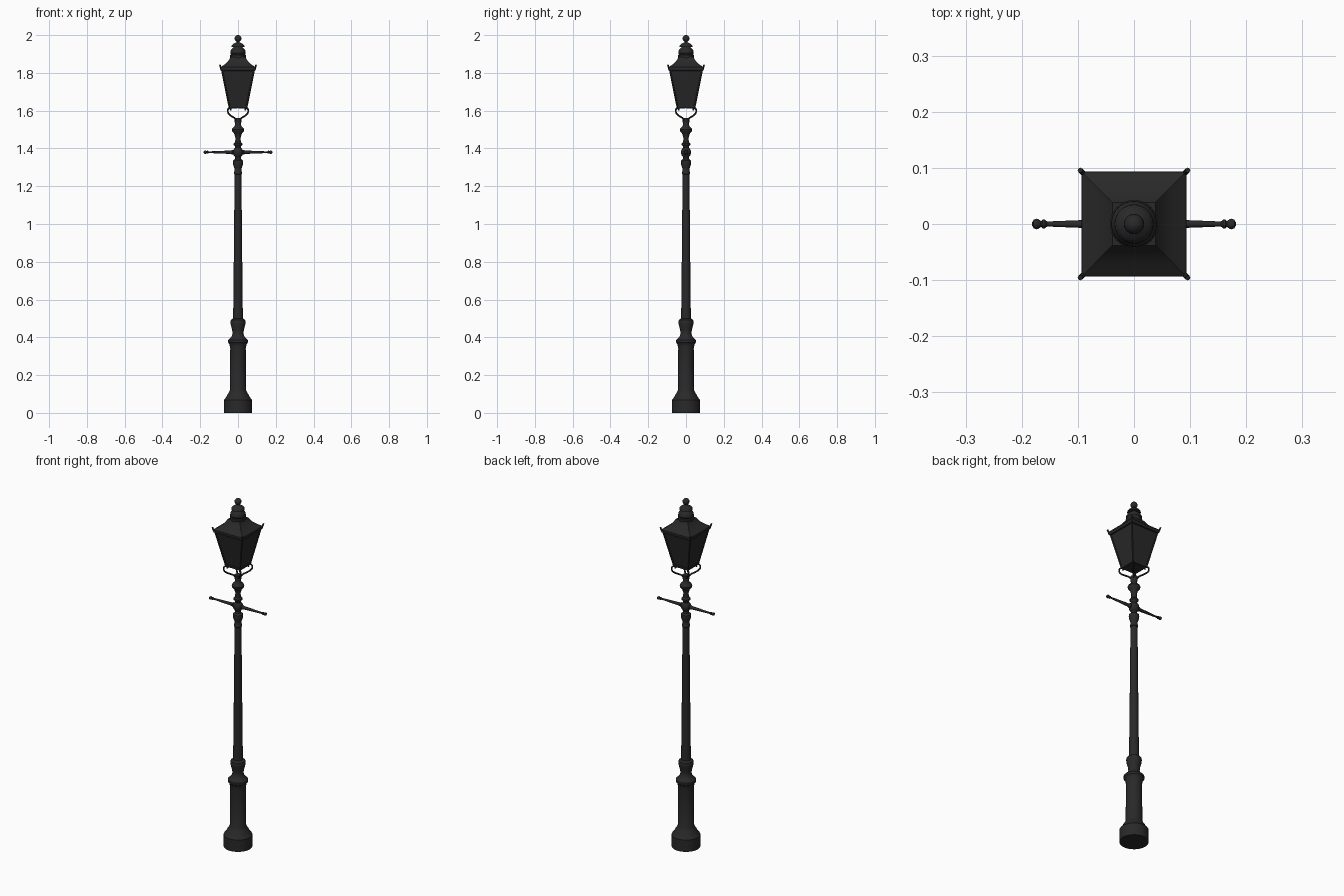
import bpy, bmesh, math
from mathutils import Vector, Matrix

old = bpy.data.objects.get("Cube")
if old:
    bpy.data.objects.remove(old, do_unlink=True)

iron = bpy.data.materials.new("black_iron")
iron.use_nodes = True
iron.diffuse_color = (0.022, 0.022, 0.022, 1)
iron.node_tree.nodes["Principled BSDF"].inputs["Base Color"].default_value = (0.022, 0.022, 0.022, 1)


def finish(name, bm, angle=35):
    bmesh.ops.recalc_face_normals(bm, faces=bm.faces)
    me = bpy.data.meshes.new(name)
    bm.to_mesh(me)
    bm.free()
    me.materials.append(iron)
    ob = bpy.data.objects.new(name, me)
    bpy.context.collection.objects.link(ob)
    bpy.ops.object.select_all(action='DESELECT')
    ob.select_set(True)
    bpy.context.view_layer.objects.active = ob
    bpy.ops.object.shade_smooth_by_angle(angle=math.radians(angle))
    return ob


def skin(bm, rings):
    # Bridge equal-sized rings and cap both ends
    rings = [[bm.verts.new(p) for p in ring] for ring in rings]
    n = len(rings[0])
    for a, b in zip(rings, rings[1:]):
        for i in range(n):
            bm.faces.new((a[i], a[(i + 1) % n], b[(i + 1) % n], b[i]))
    bm.faces.new(rings[0])
    bm.faces.new(rings[-1])


def lathe(name, profile, sides=24, along_x=False):
    bm = bmesh.new()
    turns = [2 * math.pi * i / sides for i in range(sides)]
    skin(bm, [[(r * math.cos(t), r * math.sin(t), h) for t in turns] for r, h in profile])
    if along_x:
        bm.transform(Matrix.Rotation(math.pi / 2, 4, 'Y'))
    return finish(name, bm)


def square_loft(name, profile):
    bm = bmesh.new()
    corners = ((-1, -1), (1, -1), (1, 1), (-1, 1))
    skin(bm, [[(x * w, y * w, h) for x, y in corners] for w, h in profile])
    return finish(name, bm, 20)


def rod(bm, a, b, r1, r2, sides=8):
    a, b = Vector(a), Vector(b)
    turn = Vector((0, 0, 1)).rotation_difference(b - a).to_matrix().to_4x4()
    bmesh.ops.create_cone(bm, cap_ends=True, segments=sides, radius1=r1, radius2=r2,
                          depth=(b - a).length,
                          matrix=Matrix.Translation((a + b) / 2) @ turn)


# Pedestal and column
lathe("pedestal", [(0.075, 0), (0.075, 0.068), (0.071, 0.073), (0.066, 0.078), (0.057, 0.095),
                   (0.049, 0.108), (0.043, 0.12), (0.041, 0.34), (0.044, 0.355), (0.046, 0.365),
                   (0.053, 0.373), (0.053, 0.385), (0.043, 0.395), (0.034, 0.405),
                   (0.029, 0.42), (0.031, 0.44), (0.038, 0.465), (0.04, 0.48),
                   (0.038, 0.492), (0.026, 0.5)], 32)
lathe("column", [(0.026, 0.49), (0.024, 0.64), (0.018, 1.27)])
lathe("column_capital", [(0.018, 1.262), (0.021, 1.266), (0.021, 1.275), (0.018, 1.28),
                         (0.019, 1.295), (0.025, 1.312), (0.027, 1.325), (0.026, 1.335),
                         (0.017, 1.343), (0.016, 1.355), (0.024, 1.366), (0.027, 1.38),
                         (0.024, 1.394), (0.015, 1.404), (0.017, 1.412), (0.023, 1.418),
                         (0.023, 1.426), (0.015, 1.434), (0.014, 1.455), (0.018, 1.472),
                         (0.022, 1.48), (0.031, 1.49), (0.033, 1.5), (0.029, 1.508),
                         (0.019, 1.516), (0.016, 1.525), (0.018, 1.545), (0.018, 1.56)])

# Ladder bar, mirrored about the column
half = [(0.01, 0.02), (0.013, 0.03), (0.01, 0.036), (0.009, 0.04), (0.0045, 0.155), (0.008, 0.159),
        (0.008, 0.163), (0.005, 0.166), (0.0085, 0.17), (0.0095, 0.174), (0.0075, 0.179),
        (0.002, 0.182)]
bar = lathe("ladder_bar", [(r, -h) for r, h in reversed(half)] + half, 12, True)
bar.location.z = 1.38

# Four scrolled brackets under the lantern corners
curve = bpy.data.curves.new("lantern_brackets", 'CURVE')
curve.dimensions = '3D'
curve.bevel_depth = 0.0045
curve.bevel_resolution = 1
curve.resolution_u = 4
curve.use_fill_caps = True
path = [(0.01, 1.548), (0.018, 1.56), (0.036, 1.572), (0.05, 1.585), (0.054, 1.6),
        (0.048, 1.614), (0.039, 1.61), (0.04, 1.602)]
for sx in (-1, 1):
    for sy in (-1, 1):
        s = curve.splines.new('BEZIER')
        s.bezier_points.add(len(path) - 1)
        for p, (d, z) in zip(s.bezier_points, path):
            p.co = (sx * d, sy * d, z)
            p.handle_left_type = p.handle_right_type = 'AUTO'
curve.materials.append(iron)
brackets = bpy.data.objects.new("lantern_brackets", curve)
bpy.context.collection.objects.link(brackets)

# Lantern panes, rims and roof
square_loft("lantern_panes", [(0.044, 1.618), (0.085, 1.822)])
square_loft("lantern_bottom_rim", [(0.047, 1.613), (0.049, 1.625), (0.044, 1.626)])
square_loft("lantern_top_rim", [(0.084, 1.81), (0.09, 1.812), (0.094, 1.828), (0.09, 1.83)])
square_loft("lantern_roof", [(0.094, 1.824), (0.093, 1.83), (0.07, 1.845),
                             (0.052, 1.862), (0.038, 1.885)])

# Corner posts, roof hips and upturned corner horns
bm = bmesh.new()
for sx in (-1, 1):
    for sy in (-1, 1):
        def at(d, z):
            return (sx * d, sy * d, z)
        rod(bm, at(0.045, 1.616), at(0.087, 1.824), 0.0045, 0.0045)
        rod(bm, at(0.088, 1.815), at(0.096, 1.843), 0.005, 0.0045)
        rod(bm, at(0.045, 1.616), at(0.004, 1.616), 0.004, 0.004)
finish("lantern_posts", bm)

# Ventilator dome and ball finial
lathe("roof_vent", [(0.04, 1.87), (0.043, 1.888), (0.043, 1.894), (0.037, 1.897), (0.041, 1.904),
                    (0.04, 1.914), (0.034, 1.926), (0.026, 1.932), (0.024, 1.936),
                    (0.035, 1.938), (0.034, 1.944), (0.026, 1.953), (0.014, 1.959),
                    (0.008, 1.963), (0.008, 1.968)], 32)
ball = [(0.018 * math.sin(math.pi * i / 10), 1.982 - 0.018 * math.cos(math.pi * i / 10))
        for i in range(1, 10)]
lathe("ball_finial", [(0.002, 1.964)] + ball + [(0.002, 2.0)])
